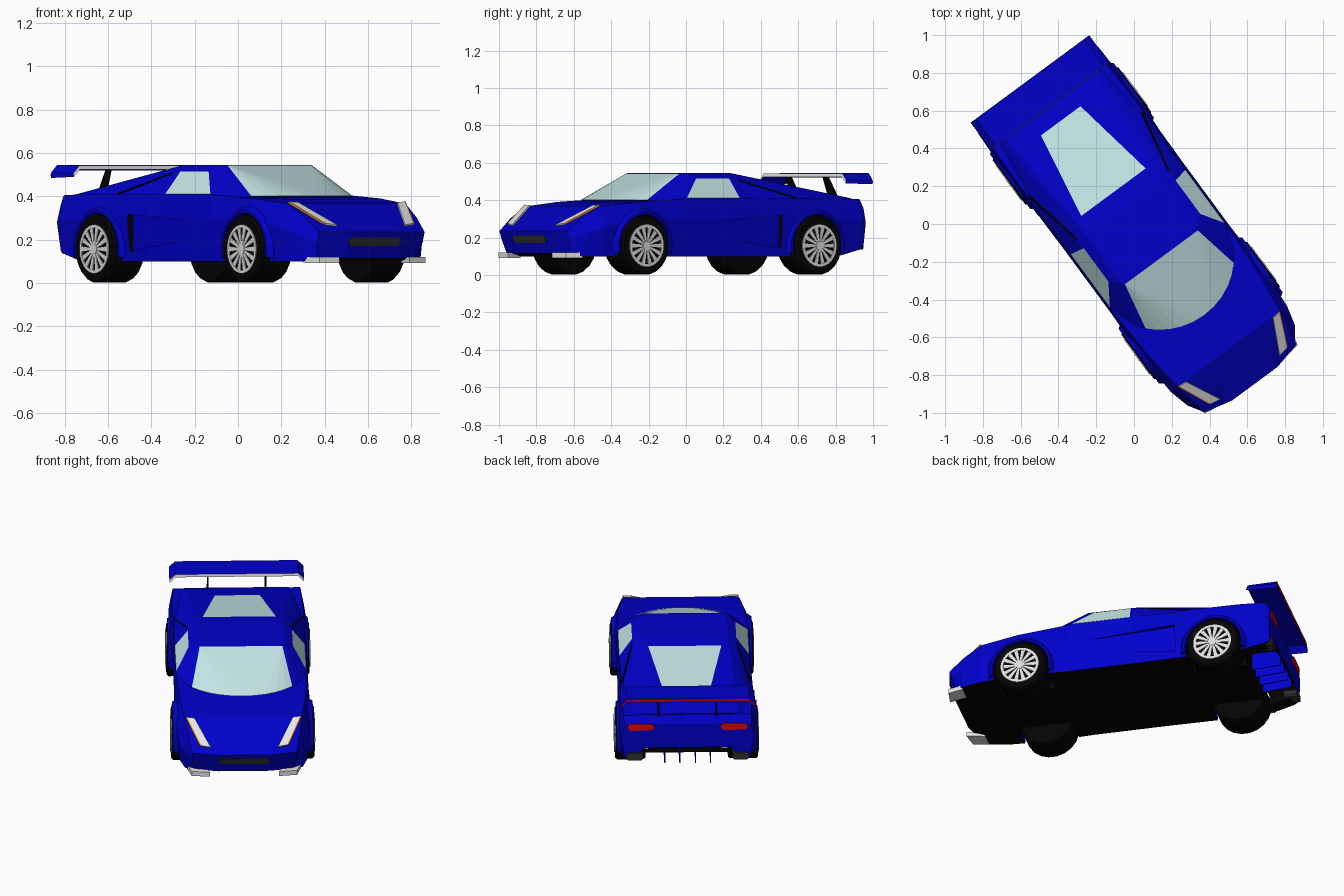
import bpy, bmesh, math
from mathutils import Vector, Matrix

if "Cube" in bpy.data.objects:
    bpy.data.objects.remove(bpy.data.objects["Cube"])

TURN = math.radians(36.4)          # the car stands diagonally on the grid
PLACE = Matrix.Rotation(TURN, 4, 'Z') @ Matrix.Translation((0.012, 0, 0))

def mat(name, *rgb):
    m = bpy.data.materials.new(name)
    m.diffuse_color = (*rgb, 1)
    m.use_nodes = True
    m.node_tree.nodes["Principled BSDF"].inputs["Base Color"].default_value = m.diffuse_color
    return m

BLUE = mat("blue_paint", 0, 0, .6)
BLACK = mat("black", .001, .001, .001)
GLASS = mat("pale_glass", .58, .82, .82)
SILVER = mat("silver", .72, .72, .72)
WHITE = mat("white_lamp", .9, .9, .9)
ORANGE = mat("orange", .8, .3, .02)
RED = mat("red_lamp", .85, .003, .002)
GREY = mat("dark_grey", .03, .03, .03)

def finish(name, bm, mats, mirror=False, hide=False):
    bmesh.ops.recalc_face_normals(bm, faces=bm.faces)
    me = bpy.data.meshes.new(name)
    bm.to_mesh(me)
    bm.free()
    for m in mats:
        me.materials.append(m)
    ob = bpy.data.objects.new(name, me)
    bpy.context.collection.objects.link(ob)
    ob.matrix_world = PLACE
    if mirror:
        ob.modifiers.new("mirror", 'MIRROR')
    ob.hide_render = hide
    return ob

def loft(bm, rings, caps=True):
    """Skin closed rings; returns the faces grouped by position round the ring."""
    vs = [[bm.verts.new(p) for p in r] for r in rings]
    n = len(vs[0])
    strips = [[] for _ in range(n)]
    for a, b in zip(vs, vs[1:]):
        for j in range(n):
            k = (j + 1) % n
            strips[j].append(bm.faces.new((a[j], a[k], b[k], b[j])))
    if caps:
        bm.faces.new(vs[0])
        bm.faces.new(vs[-1])
    return vs, strips

def slab(bm, pts, offset):
    """Flat outline given thickness along offset."""
    loft(bm, [[Vector(p) for p in pts], [Vector(p) + Vector(offset) for p in pts]])

def plate(name, pts, offset, m, mirror=True):
    bm = bmesh.new()
    slab(bm, pts, offset)
    return finish(name, bm, [m], mirror)

def disc(u, v, z, r, n):
    return [(u, v + r * math.cos(2 * math.pi * (i + .5) / n), z + r * math.sin(2 * math.pi * (i + .5) / n)) for i in range(n)]

# Lower body: v, half widths and heights of sill, waist, shoulder, inner top height
stations = [
    (-1.06, .285, .115, .303, .19, .303, .235, .235),
    (-.94, .34, .10, .355, .22, .32, .302, .302),
    (-.83, .37, .10, .383, .26, .338, .366, .366),
    (-.60, .385, .10, .397, .30, .365, .39, .388),
    (-.30, .375, .10, .390, .30, .380, .407, .40),
    (.10, .375, .10, .390, .30, .380, .41, .40),
    (.50, .38, .10, .397, .30, .380, .41, .40),
    (.72, .38, .10, .397, .30, .376, .41, .40),
    (.87, .37, .135, .392, .29, .370, .405, .405),
    (.90, .365, .15, .387, .28, .365, .36, .36)]
rings = []
for i, (v, hb, zb, hm, zm, ht, zt, zc) in enumerate(stations):
    half = [(.15, zb), (hb, zb), (hm, zm), (ht, zt), (.15, zc)]
    # the nose sweeps back sideways and downwards
    k, d = (.23, .33) if i == 0 else (0, 0)
    half = [(u, v + k * (u - .15) + d * (zt - z), z) for u, z in half]
    rings.append(half + [(-u, y, z) for u, y, z in reversed(half)])
bm = bmesh.new()
vs, _ = loft(bm, rings, caps=False)
for r in (vs[0], vs[-1]):
    for ids in ((0, 1, 2, 3, 4), (0, 4, 5, 9), (5, 6, 7, 8, 9)):
        bm.faces.new([r[k] for k in ids])
bmesh.ops.recalc_face_normals(bm, faces=bm.faces)
for f in bm.faces:
    f.material_index = 1 if f.normal.z < -.7 else 0
body = finish("body", bm, [BLUE, BLACK])

# Cutters: wheel wells, diffuser opening, tapering side scoops
AXLES = (-.578, .57)
bm = bmesh.new()
for v in AXLES:
    loft(bm, [disc(.2, v, .157, .172, 24), disc(.5, v, .157, .172, 24)])
wells = finish("wheel_well_cutter", bm, [BLACK], True, True)
bm = bmesh.new()
slab(bm, [(-.29, .74, 0), (.29, .74, 0), (.29, .74, .16), (.25, .74, .21), (-.25, .74, .21), (-.29, .74, .16)], (0, .4, 0))
opening = finish("diffuser_cutter", bm, [BLACK], False, True)
bm = bmesh.new()
loft(bm, [[(.384, -.16, .21), (.45, -.16, .21), (.45, -.16, .285), (.388, -.16, .285)],
          [(.362, .34, .145), (.45, .34, .145), (.45, .34, .318), (.365, .34, .318)]])
bm.faces.ensure_lookup_table()
bm.faces[-1].material_index = 1
scoop = finish("scoop_cutter", bm, [BLUE, BLACK], True, True)
for c in (wells, opening, scoop):
    mod = body.modifiers.new(c.name, 'BOOLEAN')
    mod.operation, mod.object, mod.solver = 'DIFFERENCE', c, 'EXACT'
    mod.material_mode = 'TRANSFER'

# Cabin: convex shell whose window corners mark the glass faces
bm = bmesh.new()
def add(pts):
    return [bm.verts.new(p) for p in pts]
def both(pts):
    return pts + [(-u, v, z) for u, v, z in pts]
e = math.radians(65)
arc = []
for i in range(13):
    a = e * (i / 6 - 1)
    arc.append((.325 * math.sin(a) / math.sin(e), -.61 + .18 * (1 - math.cos(a)) / (1 - math.cos(e)), .402))
panes = [set(add(arc + both([(.24, -.228, .543)])))]
panes.append(set(add(both([(.212, .2, .533), (.13, .67, .451)]))))
for s in (1, -1):
    panes.append(set(add([(s * .377, -.28, .412), (s * .377, .07, .412), (s * .302, .055, .515), (s * .302, -.165, .515)])))
add(both([(.255, -.208, .545), (.25, .1, .545), (.345, -.41, .39), (.372, -.28, .38), (.372, .46, .405),
          (.30, .865, .41), (.335, .865, .39)]))
out = bmesh.ops.convex_hull(bm, input=bm.verts[:])
junk = [g for g in set(out["geom_interior"] + out["geom_unused"]) if isinstance(g, bmesh.types.BMVert)]
bmesh.ops.delete(bm, geom=junk, context='VERTS')
for f in bm.faces:
    if any(set(f.verts) <= p for p in panes) and f.normal.z > -.5:
        f.material_index = 1
finish("cabin", bm, [BLUE, GLASS])
plate("quarter_intake", [(.302, .11, .502), (.372, .44, .409), (.367, .45, .411), (.298, .117, .507)], (.005, 0, .004), BLACK)

# Wheel arch flares
for name, v in zip(("front_arch", "rear_arch"), AXLES):
    bm = bmesh.new()
    arch = []
    for i in range(15):
        a = math.radians(-12 + 204 * i / 14)
        p = lambda u, r: (u, v + r * math.cos(a), .157 + r * math.sin(a))
        arch.append([p(.36, .168), p(.407, .168), p(.407, .180), p(.38, .198), p(.36, .198)])
    loft(bm, arch)
    finish(name, bm, [BLUE], True)

# Wheels: tyre, rim ring, spokes and hub
for name, v in zip(("front", "rear"), AXLES):
    bm = bmesh.new()
    loft(bm, [disc(.24, v, .157, .15, 20), disc(.255, v, .157, .157, 20), disc(.402, v, .157, .157, 20), disc(.414, v, .157, .147, 20)])
    finish(name + "_tyres", bm, [BLACK], True)
    bm = bmesh.new()
    loft(bm, [disc(u, v, .157, r, 28) for u, r in ((.412, .113), (.419, .113), (.419, .098), (.412, .098))], caps=False)
    loft(bm, [disc(.406, v, .157, .03, 12), disc(.420, v, .157, .024, 12)])
    for i in range(14):
        a = 2 * math.pi * i / 14
        d, t = Vector((0, math.cos(a), math.sin(a))), Vector((0, -math.sin(a), math.cos(a)))
        c = Vector((.412, v, .157))
        slab(bm, [c + d * .018 - t * .005, c + d * .102 - t * .012, c + d * .102 + t * .012, c + d * .018 + t * .005], (.006, 0, 0))
    finish(name + "_rims", bm, [SILVER], True)

# Slanted headlights with an orange outer edge
def hood(u, v):
    return (u, v, .368 - .575 * (-.83 - v))
plate("headlight", [hood(.285, -.835), hood(.328, -.83), hood(.25, -1.005), hood(.195, -1.015)], (0, -.004, .008), WHITE)
plate("indicator", [hood(.328, -.83), hood(.336, -.828), hood(.259, -1.0), hood(.25, -1.005)], (0, -.004, .008), ORANGE)

# Nose grille and corner lamps
def nose(u, z):
    return (u, -1.058 + .33 * (.235 - z), z)
plate("grille", [nose(-.15, .19), nose(-.135, .21), nose(.135, .21), nose(.15, .19), nose(.135, .17), nose(-.135, .17)], (0, -.006, 0), GREY, False)
plate("corner_lamp", [(.20, -1.045, .092), (.305, -1.03, .092), (.33, -.94, .092), (.23, -.94, .092)], (0, 0, .028), WHITE)

# Tail: lamps, exhausts and diffuser fins
y = .899
plate("tail_lamp", [(.19, y, .345), (.205, y, .362), (.335, y, .362), (.35, y, .345), (.335, y, .323), (.205, y, .323)], (0, .008, 0), RED)
plate("exhaust", [(.26, .83, .145), (.27, .83, .135), (.345, .83, .135), (.355, .83, .145), (.355, .83, .17), (.345, .83, .18), (.27, .83, .18), (.26, .83, .17)], (0, .08, 0), GREY)
bm = bmesh.new()
for u in (.043, .13):
    slab(bm, [(u, .68, .10), (u, .91, .115), (u, .91, .16), (u, .88, .215), (u, .68, .215)], (.006, 0, 0))
finish("diffuser_fins", bm, [BLUE], True)

# Rear wing with drooping ends, pale front edge, red lower rear edge
bm = bmesh.new()
rings = []
for u, zt in ((-.39, .51), (-.355, .545), (.355, .545), (.39, .51)):
    rings.append([(u, .768, zt - .003), (u, .942, zt), (u, .945, zt - .009), (u, .943, zt - .025), (u, .765, zt - .02)])
_, strips = loft(bm, rings)
for j, idx in ((2, 1), (4, 2)):
    for f in strips[j]:
        f.material_index = idx
finish("rear_wing", bm, [BLUE, RED, WHITE])
plate("wing_post", [(.163, .82, .40), (.163, .885, .40), (.163, .81, .53), (.163, .775, .53)], (.009, 0, 0), BLACK)
